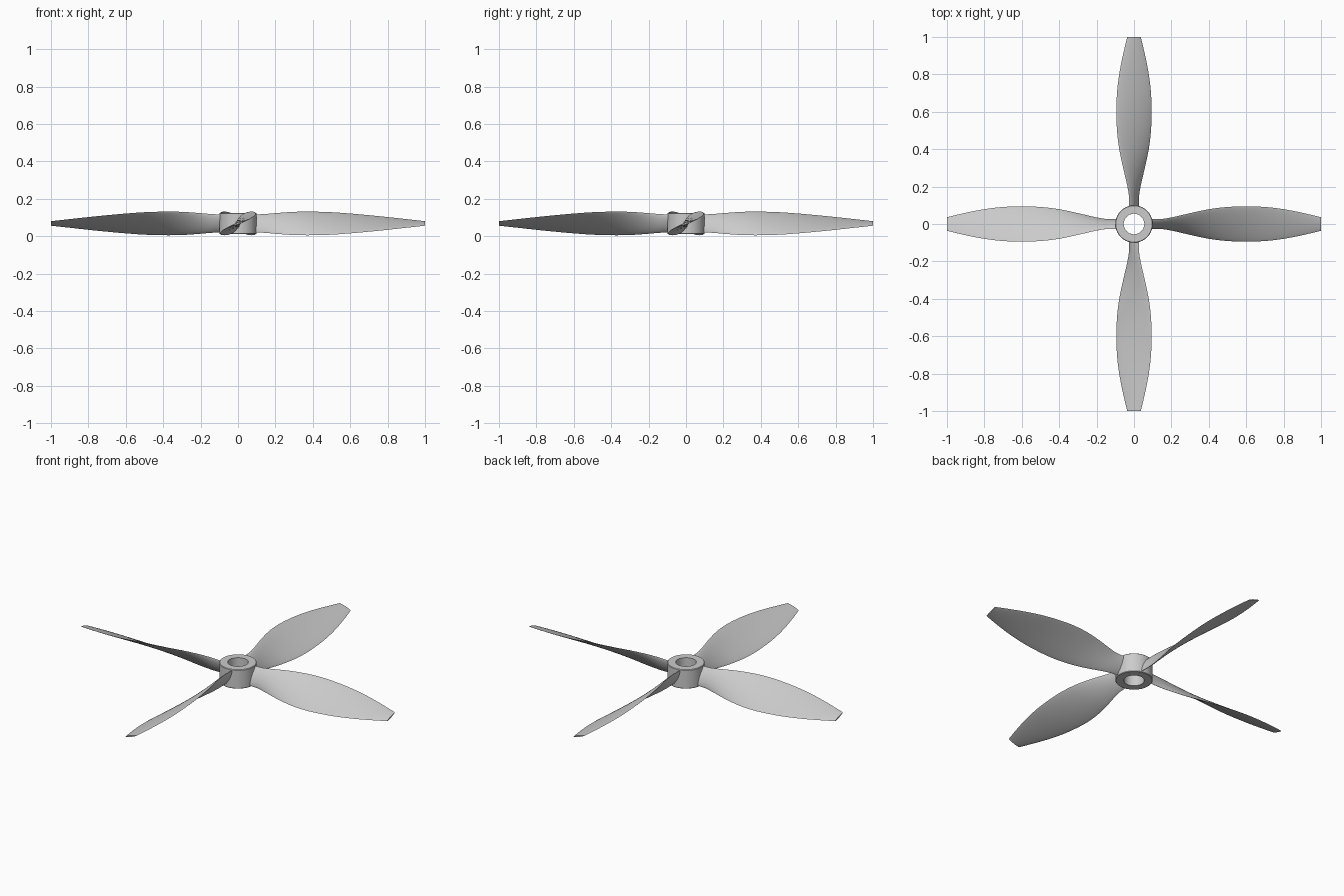
import bpy, bmesh, math
from mathutils import Vector

if "Cube" in bpy.data.objects:
    bpy.data.objects.remove(bpy.data.objects["Cube"], do_unlink=True)

MID_Z = 0.068

grey = bpy.data.materials.new("light grey")
grey.use_nodes = True
colour = (0.6, 0.6, 0.6, 1)
grey.diffuse_color = colour
grey.node_tree.nodes["Principled BSDF"].inputs["Base Color"].default_value = colour


def make_object(name, bm, angle=35):
    bmesh.ops.recalc_face_normals(bm, faces=bm.faces)
    mesh = bpy.data.meshes.new(name)
    bm.to_mesh(mesh)
    bm.free()
    mesh.materials.append(grey)
    obj = bpy.data.objects.new(name, mesh)
    bpy.context.collection.objects.link(obj)
    bpy.ops.object.select_all(action="DESELECT")
    obj.select_set(True)
    bpy.context.view_layer.objects.active = obj
    bpy.ops.object.shade_smooth_by_angle(angle=math.radians(angle))
    return obj


def skin(bm, loops, closed):
    """Join successive closed loops of vertices with quads."""
    n = len(loops[0])
    pairs = list(zip(loops, loops[1:])) + ([(loops[-1], loops[0])] if closed else [])
    for a, b in pairs:
        for i in range(n):
            j = (i + 1) % n
            bm.faces.new((a[i], a[j], b[j], b[i]))


def spline(points, steps):
    """Smooth curve through the points."""
    pts = [Vector(p) for p in points]
    out = []
    for i in range(len(pts) - 1):
        p0, p1, p2 = pts[max(i - 1, 0)], pts[i], pts[i + 1]
        p3 = pts[min(i + 2, len(pts) - 1)]
        for k in range(steps):
            t = k / steps
            out.append(0.5 * (2 * p1 + (p2 - p0) * t + (2 * p0 - 5 * p1 + 4 * p2 - p3) * t * t
                              + (3 * p1 - p0 - 3 * p2 + p3) * t ** 3))
    return out + [pts[-1]]


# Blade stations: radius, half width in plan, half height, half thickness
STATIONS = [
    (0.08, 0.027, 0.048, 0.014), (0.14, 0.026, 0.05, 0.013), (0.2, 0.035, 0.055, 0.012),
    (0.3, 0.058, 0.062, 0.011), (0.4, 0.079, 0.063, 0.010), (0.5, 0.091, 0.06, 0.009),
    (0.6, 0.094, 0.053, 0.008), (0.7, 0.091, 0.044, 0.007), (0.8, 0.079, 0.034, 0.006),
    (0.9, 0.060, 0.023, 0.005), (1.0, 0.036, 0.012, 0.004),
]
SIDES = 24


def make_blade(name, turn):
    bm = bmesh.new()
    loops = []
    for r, half_y, half_z, thick in spline([Vector(s) for s in STATIONS], 4):
        chord = math.hypot(half_y, half_z)
        cy, cz = half_y / chord, half_z / chord
        loop = []
        for i in range(SIDES):
            a = 2 * math.pi * i / SIDES
            u = chord * math.cos(a)
            v = thick * math.sin(a) * abs(math.sin(a)) ** 0.5
            loop.append(bm.verts.new((r, u * cy - v * cz, MID_Z + u * cz + v * cy)))
        loops.append(loop)
    skin(bm, loops, False)
    bm.faces.new(loops[0])
    bm.faces.new(loops[-1])
    blade = make_object(name, bm, 50)
    blade.rotation_euler.z = turn
    return blade


# Four twisted blades
for k, side in enumerate(("left", "back", "right", "front")):
    make_blade(side + "_blade", k * math.pi / 2)

# Hub ring with a through bore
bm = bmesh.new()
low, high, outer, bore, bevel = 0.012, 0.124, 0.1, 0.055, 0.003
profile = [(bore, low), (outer - bevel, low), (outer, low + bevel),
           (outer, high - bevel), (outer - bevel, high), (bore, high)]
segments = 64
rings = []
for s in range(segments):
    a = 2 * math.pi * s / segments
    rings.append([bm.verts.new((r * math.cos(a), r * math.sin(a), z)) for r, z in profile])
skin(bm, rings, True)
make_object("hub", bm)
